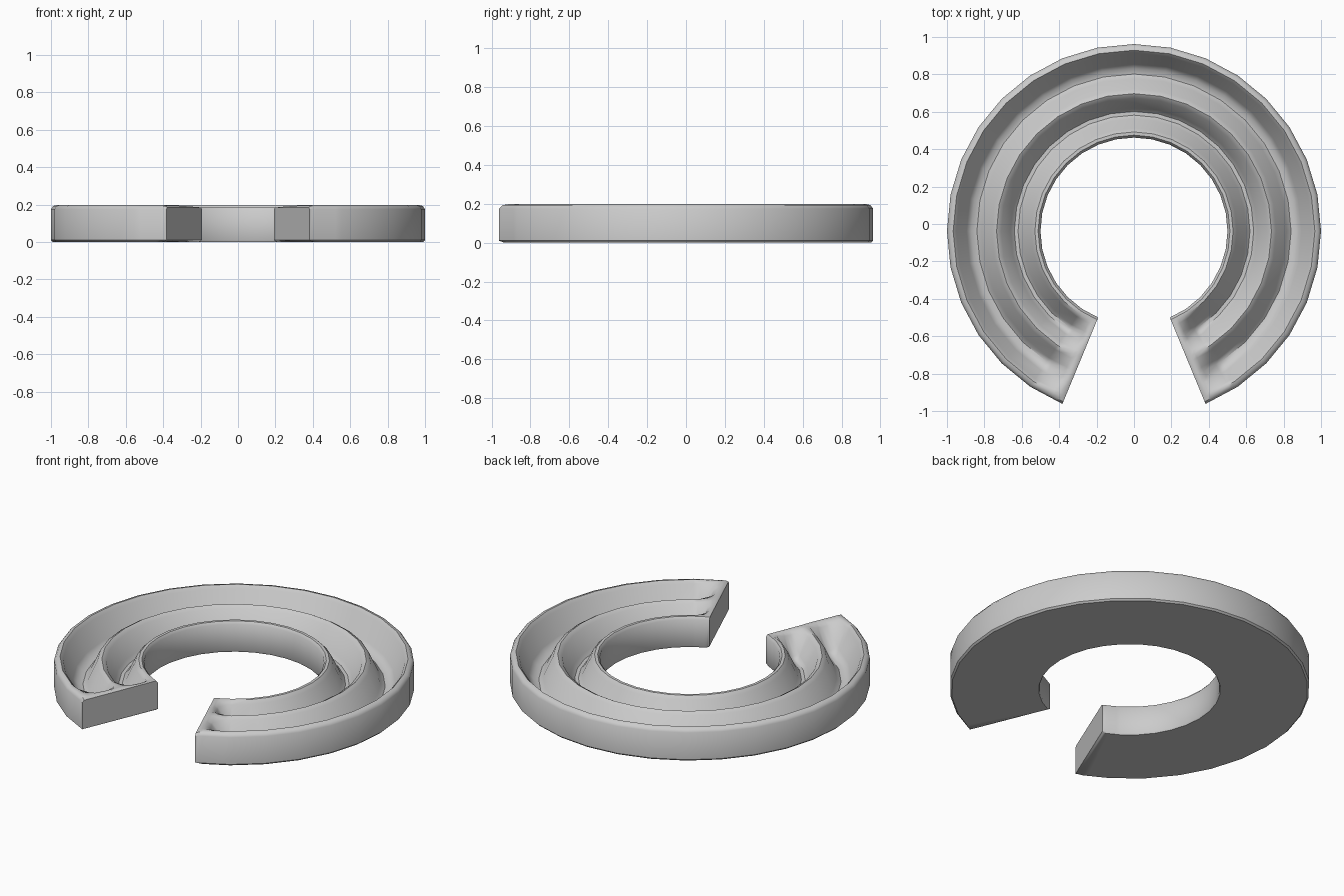
import bpy, bmesh
from math import sin, cos, radians

if "Cube" in bpy.data.objects:
    bpy.data.objects.remove(bpy.data.objects["Cube"])

H = 0.2              # overall height
CY = -0.038          # ring centre, so the open ring is centred on y = 0
STEP = 11.25         # 32 sides, four left out for the gap
SEGS = 28
START = -67.5

# Cross-section (radius, height): flat base, two rims, two deep grooves and a ridge
PROFILE = [
    (0.505, 0), (0.99, 0), (1, 0.01), (1, 0.175), (0.987, 0.193), (0.967, 0.198),
    (0.95, 0.18), (0.895, 0.06), (0.87, 0.035), (0.84, 0.03), (0.815, 0.05),
    (0.76, 0.17), (0.735, 0.185), (0.71, 0.17), (0.66, 0.06),
    (0.64, 0.04), (0.62, 0.04), (0.60, 0.06), (0.55, 0.165),
    (0.53, 0.185), (0.513, 0.185), (0.5, 0.17), (0.5, 0.01)]

# End walls: (part of a segment, groove depth factor, edge inset)
END = [(0, 0, 0.01), (0.08, 0, 0.004), (0.2, 0.03, 0), (0.35, 0.15, 0),
       (0.8, 0.85, 0), (1, 1, 0)]


def direction(s):
    """Point on the unit 32-gon, s counted in segments."""
    i = min(int(s), SEGS - 1)
    f = s - i
    a, b = radians(START + i * STEP), radians(START + (i + 1) * STEP)
    return cos(a) * (1 - f) + cos(b) * f, sin(a) * (1 - f) + sin(b) * f


stations = list(END)
stations += [(i, 1, 0) for i in range(2, SEGS - 1)]
stations += [(SEGS - s, d, e) for s, d, e in reversed(END)]

# Sweep the section round the ring
bm = bmesh.new()
loops = []
for s, depth, inset in stations:
    dx, dy = direction(s)
    loop = []
    for k, (r, z) in enumerate(PROFILE):
        if 6 <= k <= 18:                      # grooved top fades at the ends
            rim = 0.185 + 0.015 * (r - 0.5) / 0.5
            z = rim - (rim - z) * depth
        z = min(max(z, inset), H - 1.5 * inset)
        loop.append(bm.verts.new((dx * r, dy * r + CY, z)))
    loops.append(loop)

n = len(PROFILE)
for a, b in zip(loops, loops[1:]):
    for k in range(n):
        m = (k + 1) % n
        bm.faces.new((a[k], a[m], b[m], b[k]))
bm.faces.new(loops[0])
bm.faces.new(loops[-1])
bmesh.ops.recalc_face_normals(bm, faces=bm.faces)

# Keep the base flat-shaded, the rest smooth
mesh = bpy.data.meshes.new("open_ring_tray")
bm.to_mesh(mesh)
bm.free()
ring = bpy.data.objects.new("open_ring_tray", mesh)
bpy.context.collection.objects.link(ring)
bpy.context.view_layer.objects.active = ring
ring.select_set(True)
bpy.ops.object.shade_smooth_by_angle(angle=radians(44))
